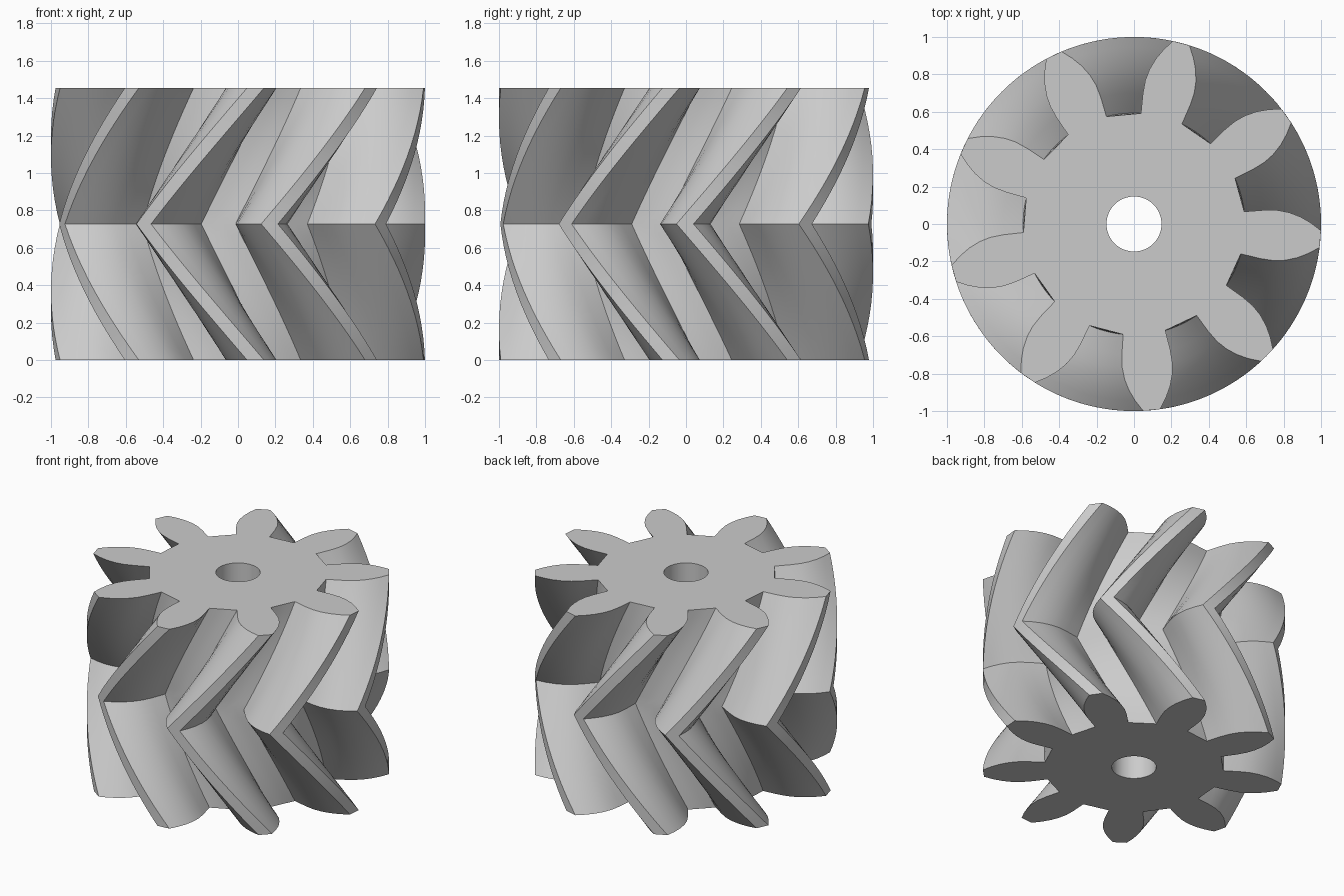
import bpy, bmesh
from math import radians, sin, cos, atan2, hypot

if "Cube" in bpy.data.objects:
    bpy.data.objects.remove(bpy.data.objects["Cube"], do_unlink=True)

TEETH = 9
HEIGHT = 1.455
BORE = 0.147
START = radians(75.4)      # tooth angle on both end faces
TWIST = radians(-35.7)     # extra turn at mid height
SLICES = 12                # slices per half

# One tooth flank: radius and half angle in degrees, root to tip
FLANK = [(0.593, 11), (0.70, 10.7), (0.77, 10.1), (0.83, 8.9),
         (0.89, 7.1), (0.945, 5.0), (1.0, 2.6)]


def polar(radius, angle):
    return radius * cos(angle), radius * sin(angle)


def gear_outline():
    """Points (radius, angle) counter-clockwise around the gear."""
    points = []
    pitch = radians(360 / TEETH)
    for t in range(TEETH):
        centre = t * pitch
        points += [(r, centre - radians(a)) for r, a in FLANK]
        points += [(r, centre + radians(a)) for r, a in reversed(FLANK)]
        # straight valley floor up to the next tooth
        r, a = FLANK[0]
        x1, y1 = polar(r, centre + radians(a))
        x2, y2 = polar(r, centre + pitch - radians(a))
        for f in (1 / 3, 2 / 3):
            x, y = x1 + (x2 - x1) * f, y1 + (y2 - y1) * f
            points.append((hypot(x, y), atan2(y, x)))
    return points


def bridge(bm, lower, upper):
    n = len(lower)
    for i in range(n):
        j = (i + 1) % n
        bm.faces.new((lower[i], lower[j], upper[j], upper[i]))


outline = gear_outline()
bm = bmesh.new()

# Toothed wall: the twist runs one way to mid height, then back
rings = []
for s in range(2 * SLICES + 1):
    turn = START + TWIST * (1 - abs(s / SLICES - 1))
    z = HEIGHT * s / (2 * SLICES)
    rings.append([bm.verts.new((*polar(r, a + turn), z)) for r, a in outline])
for lower, upper in zip(rings, rings[1:]):
    bridge(bm, lower, upper)

# Shaft bore and the two flat end faces
bore_low, bore_high = [
    [bm.verts.new((*polar(BORE, a + START), z)) for r, a in outline]
    for z in (0, HEIGHT)]
bridge(bm, rings[-1], bore_high)
bridge(bm, bore_high, bore_low)
bridge(bm, bore_low, rings[0])
bmesh.ops.recalc_face_normals(bm, faces=bm.faces)

mesh = bpy.data.meshes.new("herringbone_gear")
bm.to_mesh(mesh)
bm.free()
gear = bpy.data.objects.new("herringbone_gear", mesh)
bpy.context.collection.objects.link(gear)

# Plain grey
grey = bpy.data.materials.new("light_grey")
grey.use_nodes = True
colour = (0.6, 0.6, 0.6, 1)
grey.diffuse_color = colour
grey.node_tree.nodes["Principled BSDF"].inputs["Base Color"].default_value = colour
mesh.materials.append(grey)

# Smooth flanks with crisp edges
bpy.ops.object.select_all(action="DESELECT")
gear.select_set(True)
bpy.context.view_layer.objects.active = gear
bpy.ops.object.shade_smooth_by_angle(angle=radians(25))
